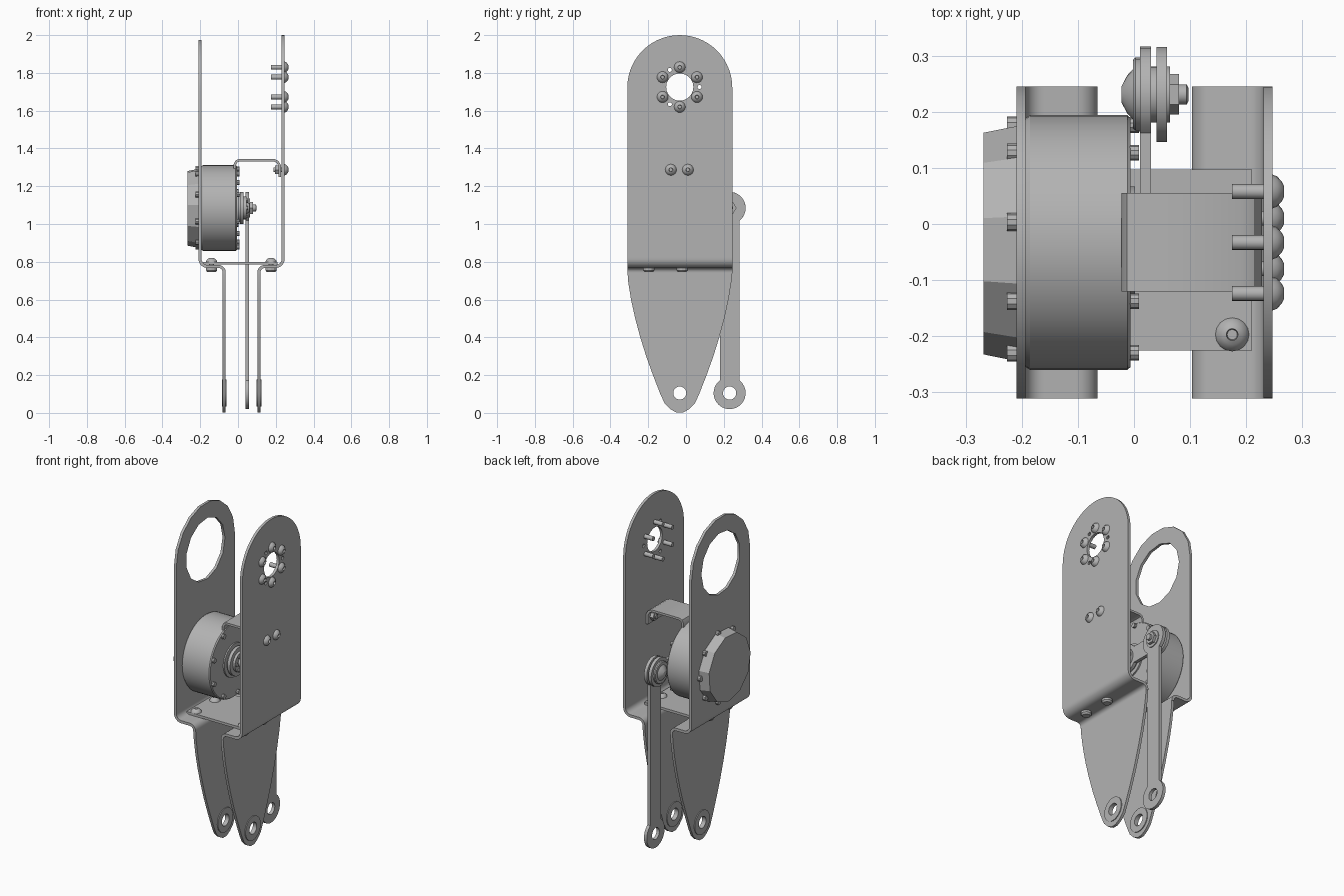
import bpy, bmesh
from math import sin, cos, asin, pi, radians, degrees
from mathutils import Matrix, Vector

cube = bpy.data.objects.get("Cube")
if cube:
    bpy.data.objects.remove(cube, do_unlink=True)

grey = bpy.data.materials.new("plain_grey")
grey.use_nodes = True
grey.diffuse_color = (0.45, 0.45, 0.45, 1)
grey.node_tree.nodes["Principled BSDF"].inputs["Base Color"].default_value = (0.45, 0.45, 0.45, 1)

CY = -0.033      # centre line of the plates and motor
MZ = 1.085       # motor axis height
HZ = 1.725       # upper joint height
FZ = 0.105       # lower joint height
RY = 0.231       # push rod line
YMIN, YMAX = -0.311, 0.245
parts = []


def add(name, mesh):
    obj = bpy.data.objects.new(name, mesh)
    bpy.context.collection.objects.link(obj)
    mesh.materials.clear()
    mesh.materials.append(grey)
    parts.append(obj)
    return obj


def from_bm(name, bm):
    bmesh.ops.remove_doubles(bm, verts=bm.verts, dist=1e-5)
    bmesh.ops.recalc_face_normals(bm, faces=bm.faces)
    mesh = bpy.data.meshes.new(name)
    bm.to_mesh(mesh)
    bm.free()
    return add(name, mesh)


def arc(u, v, r, a0, a1, n):
    """Points on an arc, angles in degrees."""
    return [(u + r * cos(radians(a0 + (a1 - a0) * i / n)),
             v + r * sin(radians(a0 + (a1 - a0) * i / n))) for i in range(n + 1)]


def circle(u, v, r, n=24, start=0):
    return arc(u, v, r, start, start + 360, n)[:-1]


def plate(name, x0, x1, outline, holes=()):
    """Flat plate in the YZ plane, cut with holes."""
    cu = bpy.data.curves.new(name, 'CURVE')
    cu.dimensions = '2D'
    cu.fill_mode = 'BOTH'
    cu.extrude = (x1 - x0) / 2
    for loop in [outline, *holes]:
        sp = cu.splines.new('POLY')
        sp.points.add(len(loop) - 1)
        for p, (u, v) in zip(sp.points, loop):
            p.co = (u, v, 0, 1)
        sp.use_cyclic_u = True
    tmp = bpy.data.objects.new(name + "_outline", cu)
    bpy.context.collection.objects.link(tmp)
    bpy.context.view_layer.update()
    mesh = bpy.data.meshes.new_from_object(
        tmp.evaluated_get(bpy.context.evaluated_depsgraph_get()))
    bpy.data.objects.remove(tmp, do_unlink=True)
    mesh.transform(Matrix((((0, 0, 1, (x0 + x1) / 2)), (1, 0, 0, 0), (0, 1, 0, 0), (0, 0, 0, 1))))
    bm = bmesh.new()
    bm.from_mesh(mesh)
    return from_bm(name, bm)


def sheet(name, path, t, y0, y1):
    """Bent sheet metal: a path in XZ, thickened and extruded along Y."""
    pts = [Vector(p) for p in path]
    sides = ([], [])
    for i, p in enumerate(pts):
        a = (p - pts[i - 1]).normalized() if i else (pts[1] - p).normalized()
        b = (pts[i + 1] - p).normalized() if i < len(pts) - 1 else a
        n = (a + b).normalized()
        off = Vector((-n.y, n.x)) * (t / 2 / max(n.dot(a), 0.5))
        sides[0].append(p + off)
        sides[1].append(p - off)
    bm = bmesh.new()
    face = bm.faces.new([bm.verts.new((q.x, y0, q.y)) for q in sides[0] + sides[1][::-1]])
    res = bmesh.ops.extrude_face_region(bm, geom=[face])
    bmesh.ops.translate(bm, vec=(0, y1 - y0, 0),
                        verts=[g for g in res['geom'] if isinstance(g, bmesh.types.BMVert)])
    return from_bm(name, bm)


def lathe(name, profile, origin, n=20, upright=False, turn=0):
    """Revolve (offset, radius) points around X, or around Z if upright."""
    bm = bmesh.new()
    vs = [bm.verts.new((t, r, 0)) for t, r in profile]
    es = [bm.edges.new(e) for e in zip(vs, vs[1:])]
    bmesh.ops.spin(bm, geom=vs + es, cent=(0, 0, 0), axis=(1, 0, 0), angle=2 * pi, steps=n)
    rot = Matrix.Rotation(-pi / 2, 4, 'Y') if upright else Matrix.Rotation(radians(turn), 4, 'X')
    bm.transform(Matrix.Translation(origin) @ rot)
    return from_bm(name, bm)


def disc(name, x0, x1, r, y, z, n=24, turn=0):
    return lathe(name, [(x0, 0), (x0, r), (x1, r), (x1, 0)], (0, y, z), n, turn=turn)


def bolt(name, origin, length, r=0.03, h=0.02, shaft=0.013, **kw):
    """Domed head above the origin, with a socket, and shaft below it."""
    return lathe(name, [(-length, 0), (-length, shaft), (0, shaft), (0, r), (h * .4, r * .9),
                        (h * .8, r * .6), (h, r * .35), (h * .5, r * .3), (h * .5, 0)],
                 origin, 16, **kw)


def link(u0, v0, u1, v1, r, w):
    """Bar outline with a round eye at each end."""
    a = degrees(asin(w / r))
    d = 0 if abs(v1 - v0) < 1e-6 else 90
    return arc(u0, v0, r, d + a, d + 360 - a, 20) + arc(u1, v1, r, d - 180 + a, d + 180 - a, 20)


# Upper side plates
ring = [(CY + 0.105 * cos(radians(a)), HZ + 0.105 * sin(radians(a))) for a in (120, 0, 240)]
plate("right_side_plate", 0.231, 0.247,
      [(YMIN, 0.825), (YMAX, 0.825)] + arc(CY, 1.722, 0.278, 0, 180, 28),
      [circle(CY, HZ, 0.072)] + [circle(u, v, 0.011, 10) for u, v in ring])
plate("left_side_plate", -0.209, -0.193,
      [(YMIN, 0.825), (YMAX, 0.825)] + arc(CY, 1.70, 0.278, 0, 180, 9),
      [circle(CY, 1.70, 0.185, 13)])

# Bent flanges and tapered legs
taper = [(0.775, .278), (0.7, .274), (0.6, .258), (0.5, .236), (0.4, .209), (0.3, .178),
         (0.2, .142), (0.1, .103), (0.05, .08), (0.02, .05), (0.002, .018)]
half = [(w, z) for z, w in taper if z < 0.74]
leg = [(CY - w, z) for w, z in half] + [(CY + w, z) for w, z in half[::-1]]
leg = [(YMIN + 0.002, 0.74)] + leg + [(YMAX - 0.002, 0.74)]
for side, s, wall, lx in (("right", 1, 0.239, 0.111), ("left", -1, -0.201, -0.073)):
    bend = arc(wall - s * .04, .815, 0.04, 0, -90, 6)
    bend2 = arc(lx + s * .03, .745, 0.03, 90, 180, 5)
    path = [(wall, 0.826)]
    path += [(wall - s * .04 + s * (x - wall + s * .04), z) for x, z in bend]
    if s < 0:
        path = [(wall, 0.826)] + [(wall + .04 - (x - wall - .04), z) for x, z in bend]
        bend2 = [(lx - .03 - (x - lx + .03), z) for x, z in bend2]
    path += bend2 + [(lx, 0.739)]
    sheet(side + "_flange", path, 0.016, YMIN, YMAX)
    plate(side + "_leg", lx - .008, lx + .008, leg, [circle(CY, FZ, 0.035)])
    plate(side + "_leg_boss", lx - .013, lx + .013, circle(CY, FZ, 0.072),
          [circle(CY, FZ, 0.0345)])

# Cross plate and its bolts
sheet("cross_plate", [(-0.185, 0.792), (0.21, 0.792)], 0.015, -0.225, 0.097)
for x in (-0.14, 0.175):
    for y in (-0.197, -0.02):
        bolt("cross_plate_bolt", (x, y, 0.80), 0.03, upright=True)
        lathe("cross_plate_nut", [(-.022, 0), (-.022, .022), (-.012, .03), (0, .03), (0, 0)],
              (x, y, 0.767), 12, upright=True)

# Bolts on the right side plate
for i in range(6):
    a = radians(30 + 60 * i)
    bolt("joint_bolt", (0.247, CY + 0.105 * cos(a), HZ + 0.105 * sin(a)), 0.072)
for y in (-0.08, 0.01):
    bolt("bracket_bolt", (0.247, y, 1.287), 0.06)
    disc("bracket_nut", 0.195, 0.217, 0.026, y, 1.287, 6)

# Support bracket from motor to plate
sheet("motor_bracket", [(-.016, 1.25), (-.016, 1.315), (-.008, 1.332), (.008, 1.338), (.19, 1.338),
                        (.209, 1.329), (.222, 1.308), (.222, 1.25)], 0.013, -0.12, 0.055)

# Motor body, end cap and screws
lathe("motor_body", [(-.193, 0), (-.193, .222), (-.185, .227), (-.012, .227), (-.006, .222),
                     (-.006, 0)], (0, CY, MZ), 48)
lathe("motor_end_cap", [(-.268, 0), (-.268, .2), (-.209, .212), (-.209, 0)],
      (0, CY, MZ), 11, turn=12)
for i in range(9):
    a = radians(40 * i)
    y, z = CY + 0.209 * cos(a), MZ + 0.209 * sin(a)
    disc("rear_motor_screw", -.226, -.2, 0.016, y, z, 10)
    disc("front_motor_screw", -.01, .009, 0.014, y, z, 10)

# Output hub on the motor shaft
lathe("output_hub", [(-.01, 0), (-.01, .1), (.002, .1), (.002, .075), (.012, .075), (.012, .06),
                     (.045, .06), (.045, .03), (.06, .025), (.06, 0)], (0, CY, MZ), 28)
for i in range(6):
    a = radians(60 * i)
    disc("hub_screw", .03, .052, .011, CY + .046 * cos(a), MZ + .046 * sin(a), 8)

# Crank arm and push rod
plate("crank_arm", 0.011, 0.03, link(CY, MZ, RY, MZ, 0.085, 0.05), [circle(CY, MZ, 0.03)])
plate("push_rod", 0.04, 0.059, link(RY, FZ, RY, MZ, 0.085, 0.052), [circle(RY, FZ, 0.035)])

# Pivot bolt joining crank and rod
lathe("pivot_bolt", [(-.022, 0), (-.022, .015), (-.012, .034), (-.002, .045), (-.002, .062),
                     (.003, .066), (.011, .066), (.011, .05), (.075, .05), (.075, .018),
                     (.094, .018), (.097, .012), (.097, 0)][:8] +
      [(.03, .05), (.04, .05), (.04, .018), (.094, .018), (.097, .012), (.097, 0)],
      (0, RY, MZ), 20)
disc("pivot_washer", .059, .064, .05, RY, MZ)
disc("pivot_nut", .064, .08, .036, RY, MZ, 6)

# Smooth the round parts, keep edges sharp
bpy.ops.object.select_all(action='DESELECT')
for obj in parts:
    obj.select_set(True)
bpy.context.view_layer.objects.active = parts[0]
bpy.ops.object.shade_smooth_by_angle(angle=radians(28))
